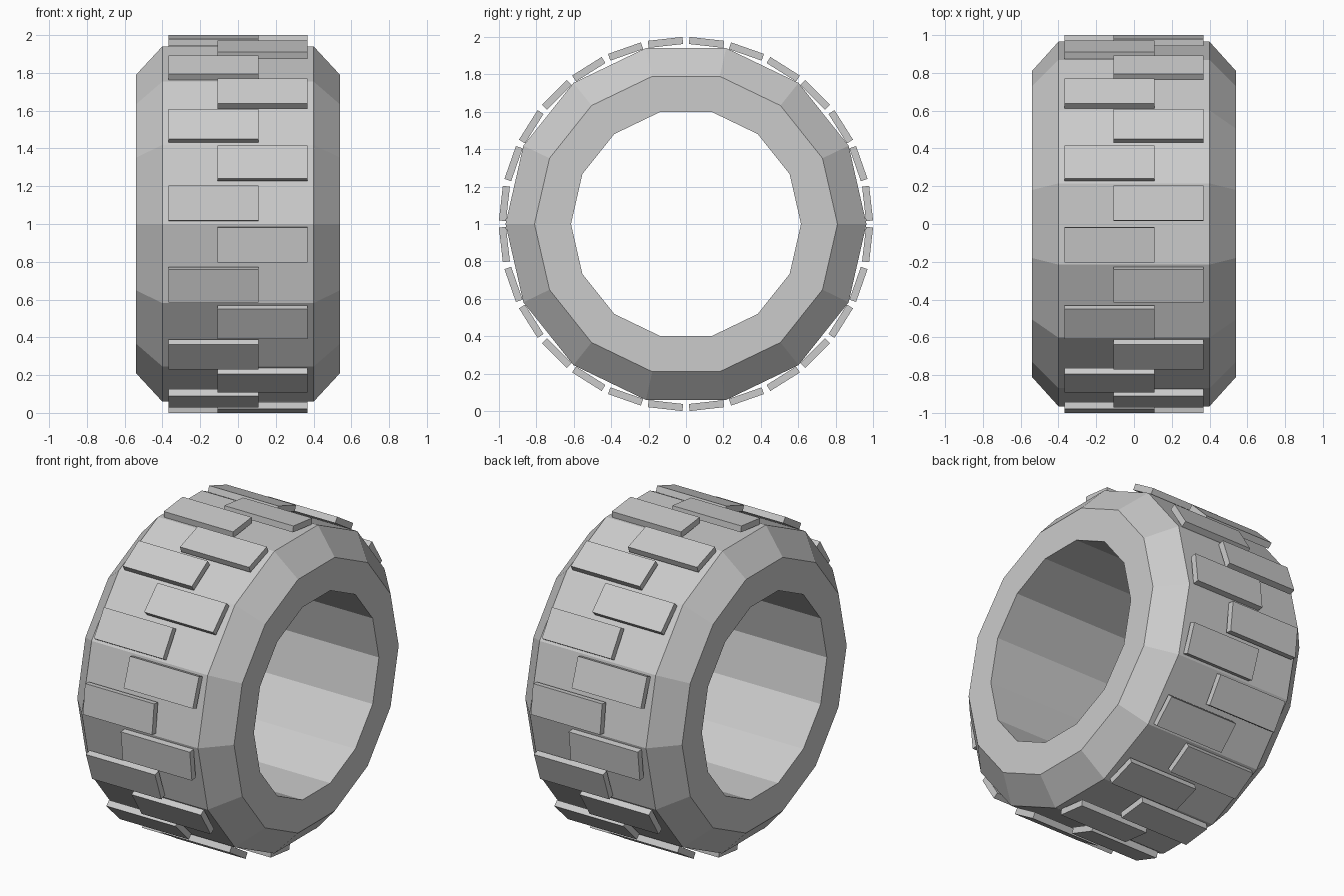
import bpy, bmesh
from math import cos, sin, pi
from mathutils import Matrix, Vector

if "Cube" in bpy.data.objects:
    bpy.data.objects.remove(bpy.data.objects["Cube"])

SIDES, BLOCKS = 14, 28
CENTRE = Vector((0, 0, 1))


def finish(bm, name):
    bmesh.ops.recalc_face_normals(bm, faces=bm.faces[:])
    mesh = bpy.data.meshes.new(name)
    bm.to_mesh(mesh)
    bm.free()
    obj = bpy.data.objects.new(name, mesh)
    obj.location = CENTRE
    bpy.context.collection.objects.link(obj)
    return obj


# Tyre body: closed cross-section (x, radius) swept around the x axis
profile = [(-0.54, 0.615), (-0.54, 0.81), (-0.40, 0.965),
           (0.40, 0.965), (0.54, 0.81), (0.54, 0.615)]
bm = bmesh.new()
rings = []
for i in range(SIDES):
    a = 2 * pi * i / SIDES
    rings.append([bm.verts.new((x, r * cos(a), r * sin(a))) for x, r in profile])
for i in range(SIDES):
    p, q = rings[i], rings[(i + 1) % SIDES]
    for j in range(len(profile)):
        k = (j + 1) % len(profile)
        bm.faces.new((p[j], p[k], q[k], q[j]))
finish(bm, "tyre_body")

# Tread blocks: flat slabs, alternating left and right of the centre line
bm = bmesh.new()
outer, thick, length, width, offset = 0.996, 0.038, 0.186, 0.476, 0.13
for k in range(BLOCKS):
    a = 2 * pi * (k + 0.5) / BLOCKS
    x = offset if k % 2 == 0 else -offset
    m = (Matrix.Rotation(a, 4, 'X')
         @ Matrix.Translation((x, outer - thick / 2, 0))
         @ Matrix.Diagonal((width, thick, length, 1)))
    bmesh.ops.create_cube(bm, size=1, matrix=m)
finish(bm, "tread_blocks")
